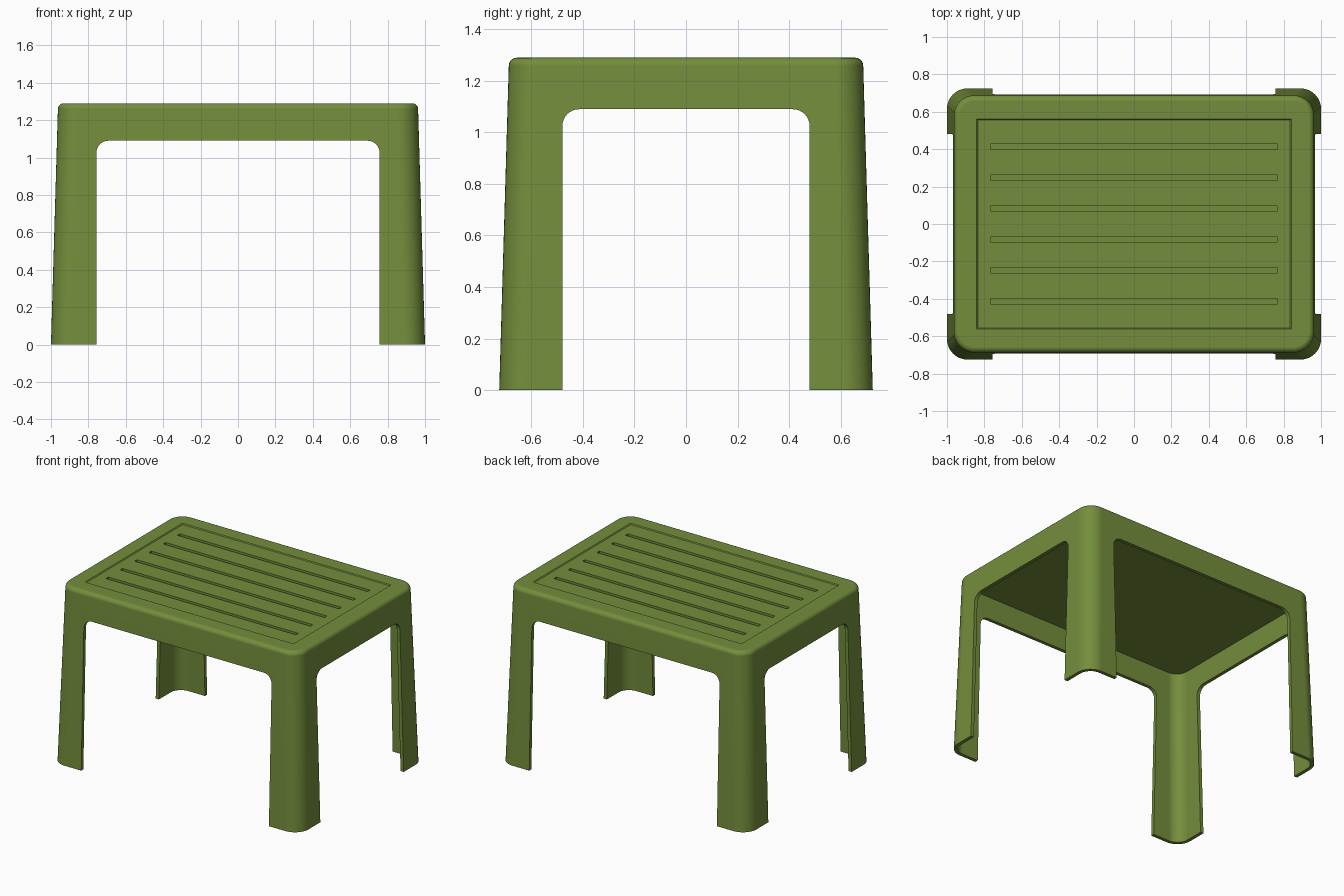
import bpy, bmesh, math
from mathutils import Vector

cube = bpy.data.objects.get("Cube")
if cube:
    bpy.data.objects.remove(cube, do_unlink=True)

HEIGHT, WALL, TOP_THICK = 1.29, 0.025, 0.04

green = bpy.data.materials.new("olive green plastic")
green.use_nodes = True
COLOUR = (0.175, 0.27, 0.045, 1)
green.diffuse_color = COLOUR
green.node_tree.nodes["Principled BSDF"].inputs["Base Color"].default_value = COLOUR


def rounded_rect(hx, hy, r, segs=10):
    """Counter-clockwise outline of a rectangle with round corners."""
    pts = []
    for i, (sx, sy) in enumerate([(1, 1), (-1, 1), (-1, -1), (1, -1)]):
        for k in range(segs + 1):
            a = math.pi / 2 * (i + k / segs)
            pts.append((sx * (hx - r) + r * math.cos(a), sy * (hy - r) + r * math.sin(a)))
    return pts


def loft(name, rings):
    """Closed solid through a stack of equal-length point rings."""
    bm = bmesh.new()
    loops = [[bm.verts.new(p) for p in ring] for ring in rings]
    for a, b in zip(loops, loops[1:]):
        for i in range(len(a)):
            j = (i + 1) % len(a)
            bm.faces.new((a[i], a[j], b[j], b[i]))
    bm.faces.new(loops[0])
    bm.faces.new(loops[-1])
    bmesh.ops.recalc_face_normals(bm, faces=bm.faces)
    mesh = bpy.data.meshes.new(name)
    bm.to_mesh(mesh)
    bm.free()
    mesh.materials.append(green)
    obj = bpy.data.objects.new(name, mesh)
    bpy.context.collection.objects.link(obj)
    return obj


def ring(z, inset=0.0, radius=0.11):
    """Horizontal section of the tapered body at height z."""
    t = z / HEIGHT
    return [(x, y, z) for x, y in rounded_rect(
        1 - 0.038 * t - inset, 0.725 - 0.038 * t - inset, radius - inset)]


def cut(target, cutter):
    cutter.hide_render = True
    mod = target.modifiers.new("cut", 'BOOLEAN')
    mod.operation, mod.solver, mod.object = 'DIFFERENCE', 'EXACT', cutter
    bpy.context.view_layer.objects.active = target
    bpy.ops.object.modifier_apply(modifier=mod.name)
    bpy.data.objects.remove(cutter, do_unlink=True)


# Hollow tapered shell: outer wall, rounded top rim, then inner wall
EDGE = 0.03
rings = [ring(0), ring(HEIGHT - EDGE)]
for k in range(1, 6):
    a = math.pi / 2 * k / 5
    rings.append(ring(HEIGHT - EDGE + EDGE * math.sin(a), EDGE * (1 - math.cos(a))))
stool = loft("step_stool", rings)
cut(stool, loft("cavity", [ring(-0.05, WALL), ring(HEIGHT - TOP_THICK, WALL)]))

# Arched openings between the legs, through both pairs of sides
arch = rounded_rect(1, 1, 0.06)


def opening(half, along_x):
    top, mid = 1.09, 0.4
    outline = [(u, v + mid) for u, v in rounded_rect(half, top - mid, 0.065, 8)]
    outline = [(u, v if v > mid else -0.2) for u, v in outline]
    # keep the round upper corners and one plain point per lower corner
    upper = [p for p in outline if p[1] > 0]
    outline = upper + [(-half, -0.2), (half, -0.2)]
    place = (lambda u, v, d: (d, u, v)) if along_x else (lambda u, v, d: (u, d, v))
    return loft("opening", [[place(u, v, d) for u, v in outline] for d in (-1.2, 1.2)])


cut(stool, opening(0.757, False))
cut(stool, opening(0.48, True))


# Shallow recessed panel with sloping sides
def box(name, hx, hy, z0, z1, y=0.0, flare=0.0):
    def rect(z, grow):
        return [(sx * (hx + grow), y + sy * (hy + grow), z)
                for sx, sy in ((1, 1), (-1, 1), (-1, -1), (1, -1))]
    return loft(name, [rect(z0, 0), rect(z1, flare)])


PANEL = HEIGHT - 0.006
cut(stool, box("panel_recess", 0.835, 0.555, PANEL, HEIGHT + 0.006, flare=0.012))

# Six long grip grooves
for i in range(6):
    cut(stool, box("groove", 0.767, 0.014, PANEL - 0.018, HEIGHT + 0.05,
                   y=(i - 2.5) * 0.165))

# Smooth round corners, crisp edges
bpy.ops.object.select_all(action='DESELECT')
stool.select_set(True)
bpy.context.view_layer.objects.active = stool
bpy.ops.object.shade_smooth_by_angle(angle=math.radians(30))
weighted = stool.modifiers.new("even_shading", 'WEIGHTED_NORMAL')
weighted.keep_sharp = True
